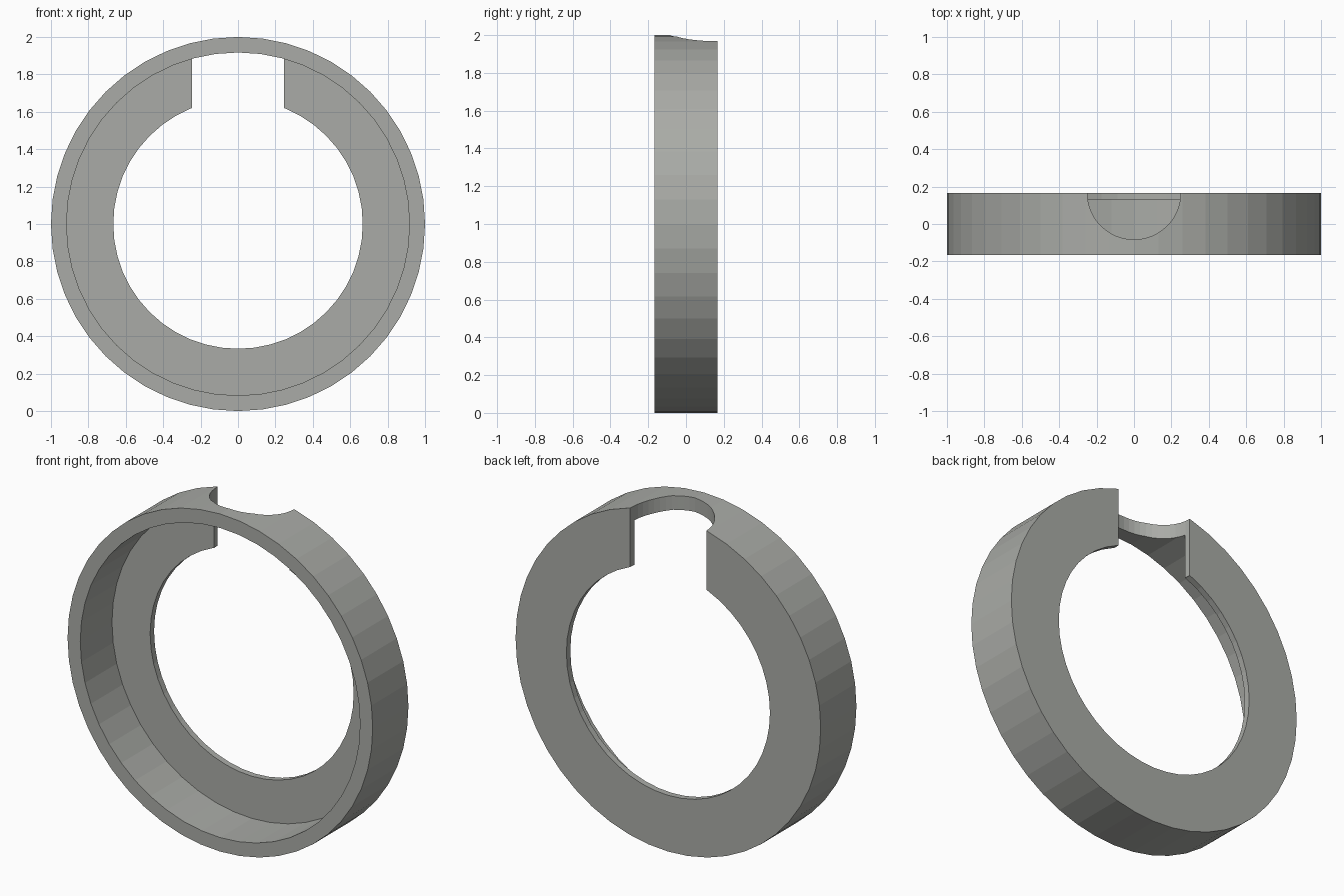
import bpy, bmesh, math

if "Cube" in bpy.data.objects:
    bpy.data.objects.remove(bpy.data.objects["Cube"])

SIDES = 48
HALF = 0.167          # half depth of the ring
PLATE_Y = 0.13        # front of the thin back plate

# Colour
grey = bpy.data.materials.new("warm grey")
grey.diffuse_color = (0.40, 0.41, 0.385, 1)
grey.use_nodes = True
grey.node_tree.nodes["Principled BSDF"].inputs["Base Color"].default_value = grey.diffuse_color


def new_object(name, bm):
    bmesh.ops.recalc_face_normals(bm, faces=bm.faces)
    mesh = bpy.data.meshes.new(name)
    bm.to_mesh(mesh)
    bm.free()
    ob = bpy.data.objects.new(name, mesh)
    bpy.context.collection.objects.link(ob)
    mesh.materials.append(grey)
    return ob


def lathe(name, profile, z):
    """Turn a closed (radius, y) profile about the y axis."""
    bm = bmesh.new()
    rings = []
    for i in range(SIDES):
        a = 2 * math.pi * i / SIDES
        rings.append([bm.verts.new((r * math.cos(a), y, z + r * math.sin(a)))
                      for r, y in profile])
    n = len(profile)
    for i in range(SIDES):
        p, q = rings[i], rings[(i + 1) % SIDES]
        for j in range(n):
            k = (j + 1) % n
            bm.faces.new((p[j], p[k], q[k], q[j]))
    return new_object(name, bm)


# Shallow ring cup: outer wall with an inward back flange
ring = lathe("ring_housing", [(1.0, -HALF), (1.0, HALF), (0.667, HALF),
                              (0.667, PLATE_Y), (0.917, PLATE_Y), (0.917, -HALF)], 1.0)

# Vertical round cutter for the half-round notch at the top of the back
bm = bmesh.new()
bmesh.ops.create_cone(bm, cap_ends=True, segments=SIDES, radius1=0.25,
                      radius2=0.25, depth=1.0)
bmesh.ops.translate(bm, verts=bm.verts, vec=(0, HALF, 1.7))
cutter = new_object("notch_cutter", bm)
cutter.hide_render = True

notch = ring.modifiers.new("notch", 'BOOLEAN')
notch.operation = 'DIFFERENCE'
notch.solver = 'EXACT'
notch.object = cutter

# Apply the cut and discard the cutter
bpy.context.view_layer.objects.active = ring
ring.select_set(True)
bpy.ops.object.modifier_apply(modifier="notch")
bpy.data.objects.remove(cutter)
